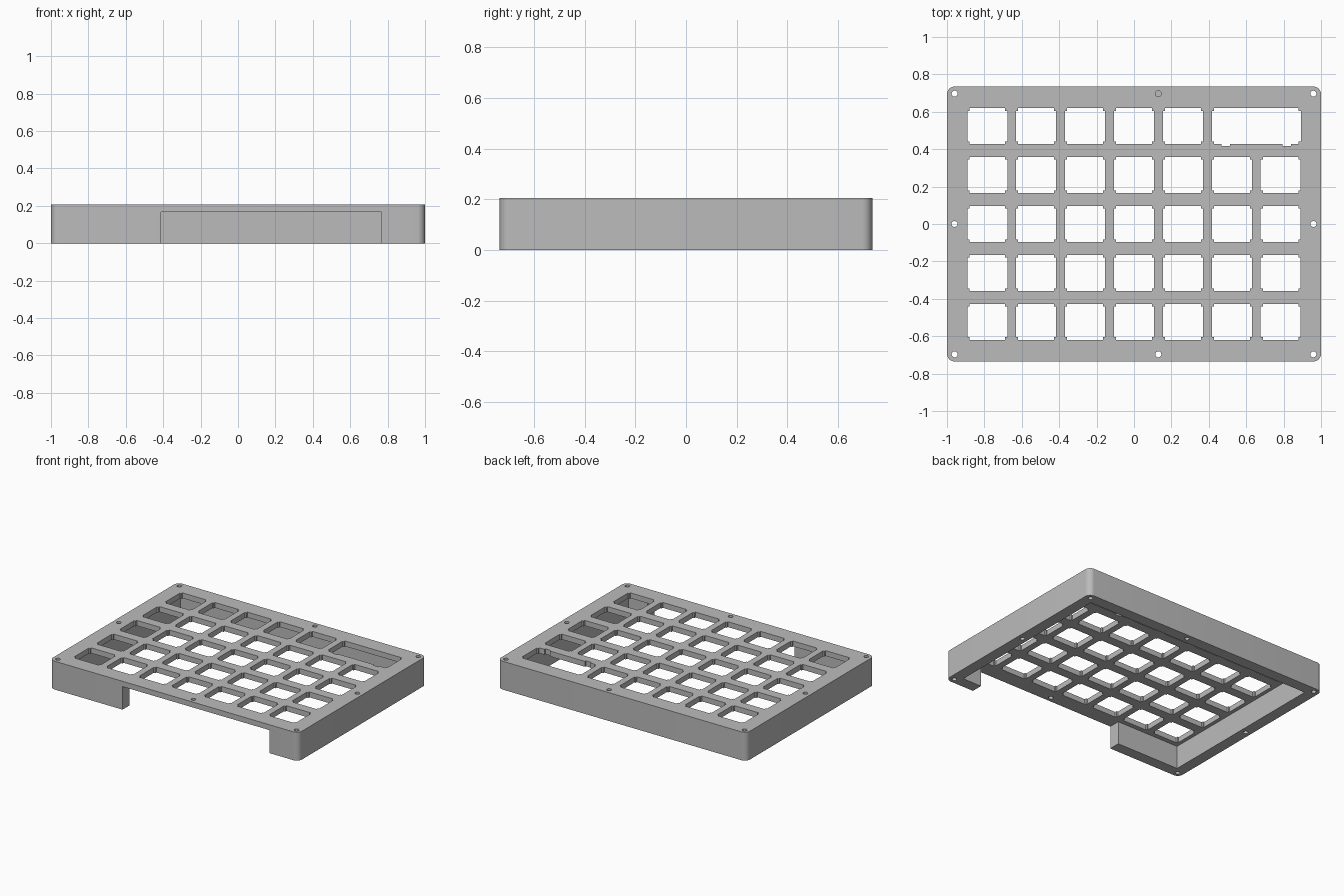
import bpy, bmesh, math

if "Cube" in bpy.data.objects:
    bpy.data.objects.remove(bpy.data.objects["Cube"], do_unlink=True)

HALF_X, HALF_Y = 1.0, 0.735
HEIGHT, UNDERSIDE = 0.206, 0.167   # overall height, bottom of the top plate
WALL, RADIUS = 0.082, 0.041
PITCH = 0.2615                     # key spacing
SCREW = 0.016

grey = bpy.data.materials.new("case_grey")
grey.use_nodes = True
grey.diffuse_color = (0.5, 0.5, 0.5, 1)
grey.node_tree.nodes["Principled BSDF"].inputs["Base Color"].default_value = grey.diffuse_color


def arc(cx, cy, r, start, end, steps):
    angles = [math.radians(start + (end - start) * i / steps) for i in range(steps + 1)]
    return [(cx + r * math.cos(a), cy + r * math.sin(a)) for a in angles]


def rounded_rect(hx, hy, r):
    points = []
    for i, (sx, sy) in enumerate([(1, 1), (-1, 1), (-1, -1), (1, -1)]):
        points += arc(sx * (hx - r), sy * (hy - r), r, 90 * i, 90 * i + 90, 8)
    return points


def circle(cx, cy, r):
    return arc(cx, cy, r, 0, 360, 24)[:-1]


def key_hole(cx, cy, hx, hy, notches=()):
    """Switch opening with stepped corners and optional notches in its front edge."""
    sx, sy = 0.011, 0.0137
    points = [(hx, -hy + sy), (hx, hy - sy), (hx - sx, hy - sy), (hx - sx, hy),
              (sx - hx, hy), (sx - hx, hy - sy), (-hx, hy - sy), (-hx, sy - hy),
              (sx - hx, sy - hy), (sx - hx, -hy)]
    for n in notches:
        w, d = 0.022, 0.011
        points += [(n - w, -hy), (n - w, -hy - d), (n + w, -hy - d), (n + w, -hy)]
    points += [(hx - sx, -hy), (hx - sx, sy - hy)]
    return [(cx + x, cy + y) for x, y in points]


def extrude(name, outlines, z0, z1):
    """Solid from closed outlines; the inner ones become holes."""
    curve = bpy.data.curves.new(name, 'CURVE')
    curve.dimensions = '2D'
    curve.fill_mode = 'BOTH'
    curve.extrude = (z1 - z0) / 2
    for outline in outlines:
        spline = curve.splines.new('POLY')
        spline.points.add(len(outline) - 1)
        for p, (x, y) in zip(spline.points, outline):
            p.co = (x, y, 0, 1)
        spline.use_cyclic_u = True
    obj = bpy.data.objects.new(name, curve)
    bpy.context.collection.objects.link(obj)
    bpy.ops.object.select_all(action='DESELECT')
    obj.select_set(True)
    bpy.context.view_layer.objects.active = obj
    bpy.ops.object.convert(target='MESH')
    obj = bpy.context.view_layer.objects.active
    bm = bmesh.new()
    bm.from_mesh(obj.data)
    bmesh.ops.translate(bm, verts=bm.verts, vec=(0, 0, (z0 + z1) / 2))
    bmesh.ops.remove_doubles(bm, verts=bm.verts, dist=0.0001)
    bmesh.ops.recalc_face_normals(bm, faces=bm.faces)
    bm.to_mesh(obj.data)
    bm.free()
    obj.data.materials.clear()
    obj.data.materials.append(grey)
    return obj


# Key openings: seven columns by five rows, with one double-width key at the back right
holes = []
for row in range(-2, 3):
    for col in range(-3, 4):
        if row == 2 and col >= 2:
            continue
        holes.append(key_hole(col * PITCH, row * PITCH, 0.107, 0.096))
holes.append(key_hole(2.5 * PITCH, 2 * PITCH, 0.238, 0.096, (-0.163, 0.163)))

# Screw holes around the rim
screw_x, screw_y = HALF_X - 0.041, HALF_Y - 0.038
for x, y in [(-screw_x, screw_y), (0.13, screw_y), (screw_x, screw_y), (-screw_x, 0),
             (screw_x, 0), (-screw_x, -screw_y), (0.13, -screw_y), (screw_x, -screw_y)]:
    holes.append(circle(x, y, SCREW))

case = extrude("keyboard_case", [rounded_rect(HALF_X, HALF_Y, RADIUS)] + holes, 0, HEIGHT)

# Hollow underside, open through the front wall
ix, iy = HALF_X - WALL, HALF_Y - WALL
left, right = -0.413, 0.767
cavity = extrude("cavity_cutter", [[(-ix, iy), (-ix, -iy), (left, -iy), (left, -1),
                                    (right, -1), (right, -iy), (ix, -iy), (ix, iy)]],
                 -0.1, UNDERSIDE)
cavity.hide_render = True
cut = case.modifiers.new("hollow", 'BOOLEAN')
cut.operation = 'DIFFERENCE'
cut.solver = 'EXACT'
cut.object = cavity
bpy.ops.object.select_all(action='DESELECT')
case.select_set(True)
bpy.context.view_layer.objects.active = case
bpy.ops.object.modifier_apply(modifier=cut.name)
bpy.data.objects.remove(cavity, do_unlink=True)

# Closed seat inside the middle back screw hole
seat = extrude("screw_seat", [circle(0.13, screw_y, SCREW)], 0.08, 0.12)

for obj in (case, seat):
    bpy.ops.object.select_all(action='DESELECT')
    obj.select_set(True)
    bpy.context.view_layer.objects.active = obj
    bpy.ops.object.shade_smooth_by_angle(angle=math.radians(30))
